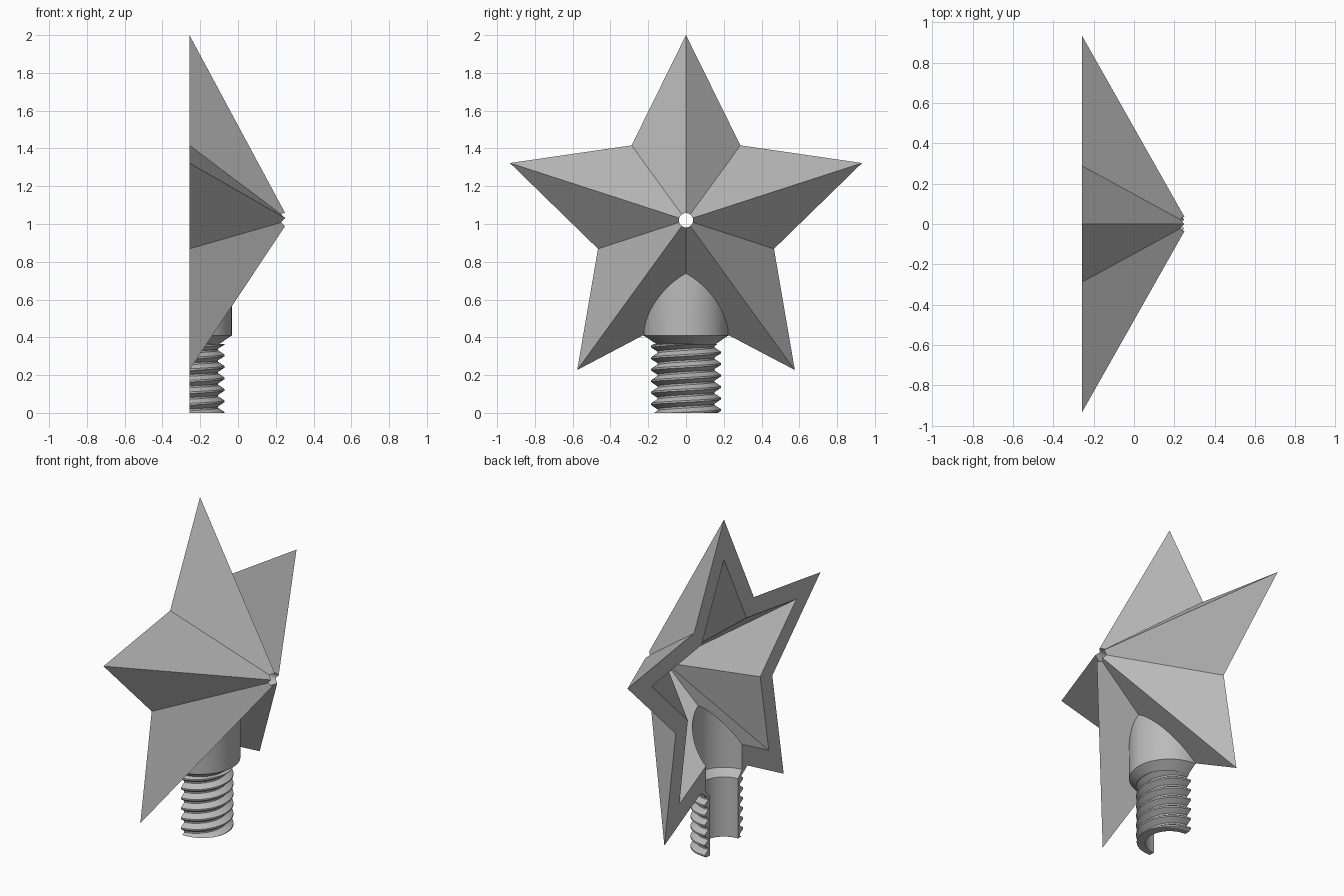
import bpy, bmesh, math
from mathutils import Vector

BACK = -0.257          # flat open back of the half ornament
CENTRE = 1.02          # height of the star centre
SLOPE_DEPTH = 0.527    # back plane to the virtual apex
PITCH, ROOT, CREST, BORE = 0.061, 0.152, 0.185, 0.135
NECK = 0.365           # where the thread meets the collar

if "Cube" in bpy.data.objects:
    bpy.data.objects.remove(bpy.data.objects["Cube"])

grey = bpy.data.materials.new("plain grey")
grey.use_nodes = True
colour = (0.5, 0.5, 0.5, 1)
grey.diffuse_color = colour
grey.node_tree.nodes["Principled BSDF"].inputs["Base Color"].default_value = colour


def finish(bm, name):
    """Turn a bmesh into a named grey object."""
    bmesh.ops.remove_doubles(bm, verts=bm.verts, dist=1e-5)
    bmesh.ops.recalc_face_normals(bm, faces=bm.faces)
    mesh = bpy.data.meshes.new(name)
    bm.to_mesh(mesh)
    bm.free()
    mesh.materials.append(grey)
    obj = bpy.data.objects.new(name, mesh)
    bpy.context.collection.objects.link(obj)
    return obj


def star_solid(name, scale, back):
    """Five-pointed pyramid with a star-shaped prism behind it."""
    bm = bmesh.new()
    rim, rear = [], []
    for i in range(10):
        r = scale * (0.49 if i % 2 else 0.98)
        a = i * math.pi / 5
        y, z = r * math.sin(a), CENTRE + r * math.cos(a)
        rim.append(bm.verts.new((BACK, y, z)))
        rear.append(bm.verts.new((back, y, z)))
    apex = bm.verts.new((BACK + SLOPE_DEPTH * scale, 0, CENTRE))
    for i in range(10):
        j = (i + 1) % 10
        bm.faces.new((rim[i], rim[j], apex))
        bm.faces.new((rear[i], rear[j], rim[j], rim[i]))
    bm.faces.new(rear)
    return finish(bm, name)


def turned(name, profile, steps=64):
    """Solid of revolution about the stem axis from (radius, z) points."""
    bm = bmesh.new()
    rings = []
    for r, z in profile:
        rings.append([bm.verts.new((BACK + r * math.cos(math.tau * i / steps),
                                    r * math.sin(math.tau * i / steps), z))
                      for i in range(steps)])
    for low, high in zip(rings, rings[1:]):
        for i in range(steps):
            j = (i + 1) % steps
            bm.faces.new((low[i], low[j], high[j], high[i]))
    bm.faces.new(rings[0])
    bm.faces.new(rings[-1])
    return finish(bm, name)


def combine(obj, other, operation):
    """Apply a boolean and discard the helper."""
    other.hide_render = True
    mod = obj.modifiers.new(operation, 'BOOLEAN')
    mod.operation, mod.solver, mod.object = operation, 'EXACT', other
    bpy.context.view_layer.objects.active = obj
    bpy.ops.object.modifier_apply(modifier=mod.name)
    bpy.data.objects.remove(other)


# Star shell merged with the collar, then hollowed
shell = star_solid("star_shell", 1.0, -0.55)
combine(shell, turned("collar", [(0.158, NECK), (0.224, 0.41), (0.224, 0.75)]), 'UNION')
combine(shell, star_solid("star_hollow", 0.75, -0.75), 'DIFFERENCE')
combine(shell, turned("collar_bore", [(BORE, 0.3), (BORE, NECK), (0.175, 0.405),
                                      (0.175, 0.85)]), 'DIFFERENCE')

# Small round hole through the apex
bm = bmesh.new()
bmesh.ops.create_cone(bm, cap_ends=True, segments=32, radius1=0.038, radius2=0.038, depth=0.6)
for v in bm.verts:
    v.co = Vector((v.co.z + 0.25, v.co.x, v.co.y + CENTRE))
combine(shell, finish(bm, "apex_hole"), 'DIFFERENCE')

# Slice everything behind the flat back
bm = bmesh.new()
bmesh.ops.create_cube(bm, size=3)
for v in bm.verts:
    v.co += Vector((BACK - 1.5, 0, 1))
combine(shell, finish(bm, "back_cut"), 'DIFFERENCE')


def thread_radius(phase):
    """Trapezoid thread section for a height measured in turns."""
    t = abs((phase % 1) - 0.5) * 2
    return ROOT + (CREST - ROOT) * min(1, max(0, (t - 0.15) / 0.7))


# Half tube with a helical outside thread, skinned from radial sections
bm = bmesh.new()
breaks = (0.075, 0.425, 0.575, 0.925)
sections = []
for s in range(33):
    a = math.pi * (s / 32 - 0.5)
    turn = a / math.tau
    outline = [(BORE, 0), (thread_radius(-turn), 0)]
    for n in range(-1, 8):
        for b in breaks:
            z = min(NECK, max(0, (n + b + turn) * PITCH))
            outline.append((thread_radius(z / PITCH - turn), z))
    outline += [(thread_radius(NECK / PITCH - turn), NECK), (BORE, NECK)]
    sections.append([bm.verts.new((BACK + r * math.cos(a), r * math.sin(a), z))
                     for r, z in outline])
for one, two in zip(sections, sections[1:]):
    for i in range(len(one)):
        j = (i + 1) % len(one)
        bm.faces.new((one[i], one[j], two[j], two[i]))
bm.faces.new(sections[0])
bm.faces.new(sections[-1])
thread = finish(bm, "threaded_stem")

# Smooth round walls, crisp facets
for obj in (shell, thread):
    bpy.ops.object.select_all(action='DESELECT')
    obj.select_set(True)
    bpy.context.view_layer.objects.active = obj
    bpy.ops.object.shade_smooth_by_angle(angle=math.radians(18))
